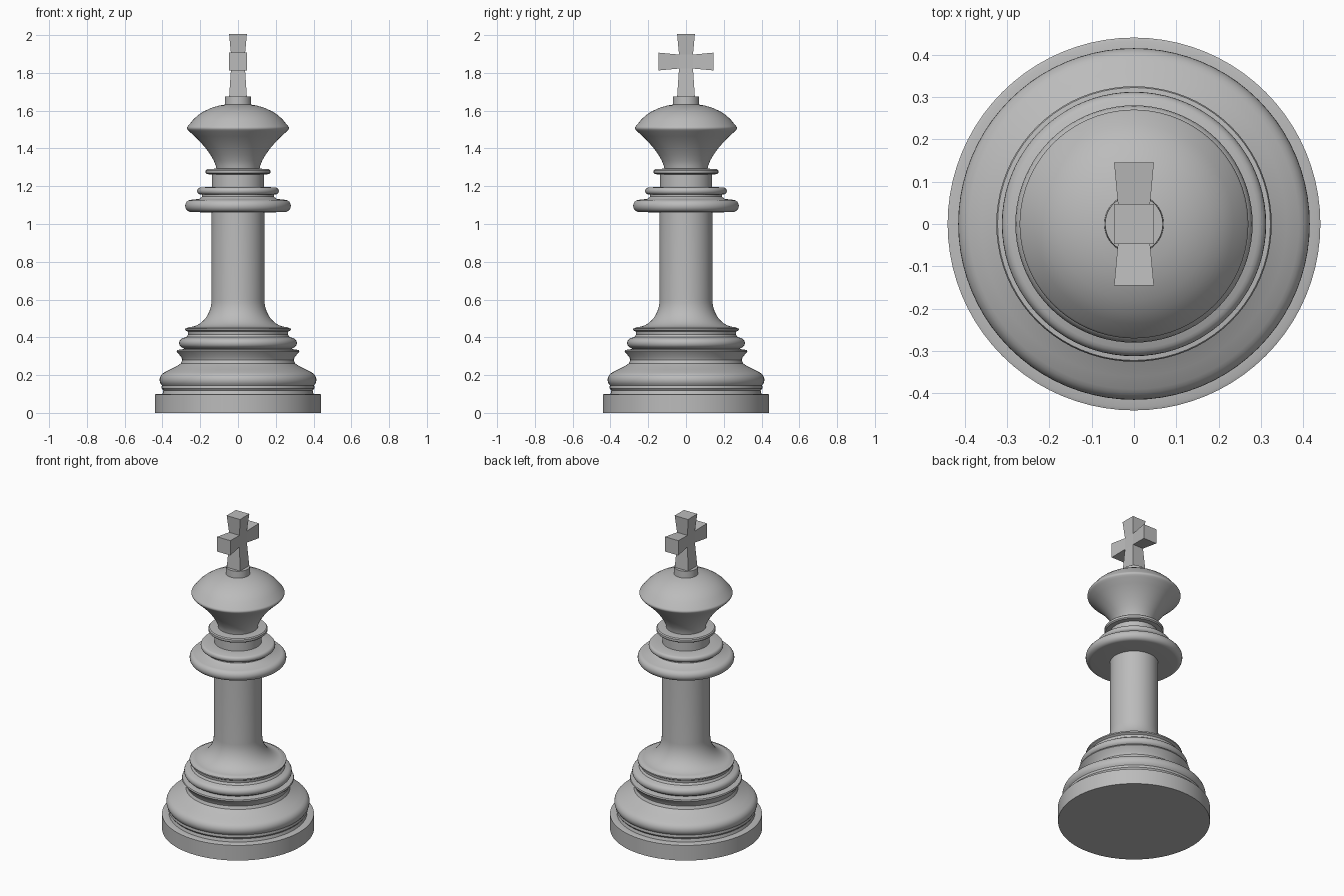
import bpy, bmesh, math
from mathutils import Vector, Matrix

if "Cube" in bpy.data.objects:
    bpy.data.objects.remove(bpy.data.objects["Cube"])

SEG = 80
CZ = 1.86          # height of the cross centre

mat = bpy.data.materials.new("light grey")
mat.diffuse_color = (0.5, 0.5, 0.5, 1)
mat.use_nodes = True
mat.node_tree.nodes["Principled BSDF"].inputs["Base Color"].default_value = mat.diffuse_color


def finish(name, bm, angle=None):
    bmesh.ops.recalc_face_normals(bm, faces=bm.faces)
    me = bpy.data.meshes.new(name)
    bm.to_mesh(me)
    bm.free()
    me.materials.append(mat)
    ob = bpy.data.objects.new(name, me)
    bpy.context.collection.objects.link(ob)
    if angle:
        bpy.ops.object.select_all(action='DESELECT')
        ob.select_set(True)
        bpy.context.view_layer.objects.active = ob
        bpy.ops.object.shade_smooth_by_angle(angle=math.radians(angle))


def lathe(name, profile):
    """Spin a (radius, height) profile that starts and ends on the axis."""
    bm = bmesh.new()
    vs = [bm.verts.new((r, 0, z)) for r, z in profile]
    es = [bm.edges.new(p) for p in zip(vs, vs[1:])]
    bmesh.ops.spin(bm, geom=vs + es, cent=(0, 0, 0), axis=(0, 0, 1),
                   angle=math.tau, steps=SEG, use_duplicate=False)
    bmesh.ops.remove_doubles(bm, verts=bm.verts, dist=1e-5)
    finish(name, bm, 35)


def arc(cr, cz, rr, rz, a0, a1, n=8):
    """Elliptical arc in the profile plane, angles in degrees."""
    return [(cr + rr * math.cos(math.radians(a0 + (a1 - a0) * i / n)),
             cz + rz * math.sin(math.radians(a0 + (a1 - a0) * i / n)))
            for i in range(n + 1)]


# Foot: disc, groove, large bulge and flared lip
lathe("foot", [(0, 0), (0.44, 0), (0.44, 0.097), (0.432, 0.1), (0.40, 0.1), (0.395, 0.118),
               (0.405, 0.13)] + arc(0.365, 0.175, 0.05, 0.045, -40, 60)
      + [(0.36, 0.23), (0.325, 0.247), (0.302, 0.262), (0.295, 0.28), (0.30, 0.295),
         (0.325, 0.325), (0.322, 0.333), (0.285, 0.338), (0, 0.338)])

# Upper foot ring and lip
lathe("foot_ring", [(0, 0.335), (0.28, 0.335), (0.29, 0.343)]
      + arc(0.287, 0.37, 0.025, 0.026, -75, 75)
      + [(0.272, 0.402), (0.264, 0.415), (0.266, 0.43), (0.28, 0.438), (0.28, 0.446),
         (0.265, 0.451), (0, 0.451)])

# Column with a concave flare at the bottom
lathe("column", [(0, 0.445), (0.27, 0.449)] + arc(0.262, 0.60, 0.122, 0.146, 270, 180, 12)
      + [(0.14, 1.07), (0, 1.07)])

# Collar rings and neck
lathe("collar", [(0, 1.06), (0.14, 1.06), (0.25, 1.064)]
      + arc(0.25, 1.096, 0.03, 0.032, -80, 80)
      + [(0.205, 1.133), (0.19, 1.145), (0.19, 1.155)]
      + arc(0.20, 1.175, 0.016, 0.018, -80, 80)
      + [(0.14, 1.197), (0, 1.197)])
lathe("neck", [(0, 1.19), (0.137, 1.19), (0.137, 1.262), (0.165, 1.264), (0.171, 1.27),
               (0.171, 1.284), (0.165, 1.29), (0.12, 1.293), (0, 1.293)])

# Head: flared cup, domed cap and finial stub
lathe("head", [(0, 1.29), (0.115, 1.29), (0.118, 1.31), (0.128, 1.335), (0.145, 1.365),
               (0.17, 1.40), (0.20, 1.435), (0.23, 1.465), (0.258, 1.49)]
      + arc(0.252, 1.508, 0.018, 0.015, -40, 40, 4)
      + [(0.255, 1.53), (0.235, 1.555), (0.21, 1.577), (0.18, 1.597), (0.14, 1.615),
         (0.10, 1.627), (0.07, 1.632), (0.068, 1.675), (0, 1.675)])

# Cross: four tapered square arms around a small core
bm = bmesh.new()
bmesh.ops.create_cube(bm, size=0.074, matrix=Matrix.Translation((0, 0, CZ)))
faces = [f for f in bm.faces if abs(f.normal.x) < 0.5]
reach = {(0, 1): 0.145, (0, -1): 0.186, (1, 0): 0.145, (-1, 0): 0.145}
for f in faces:
    n = f.normal.copy()
    length = reach[(round(n.y), round(n.z))]
    new = bmesh.ops.extrude_discrete_faces(bm, faces=[f])["faces"][0]
    mid = Vector((0, 0, CZ)) + n * length
    for v in new.verts:
        side = v.co - Vector((0, 0, CZ))
        side -= n * side.dot(n)
        v.co = mid + side * (0.047 / 0.037)
finish("cross", bm)
